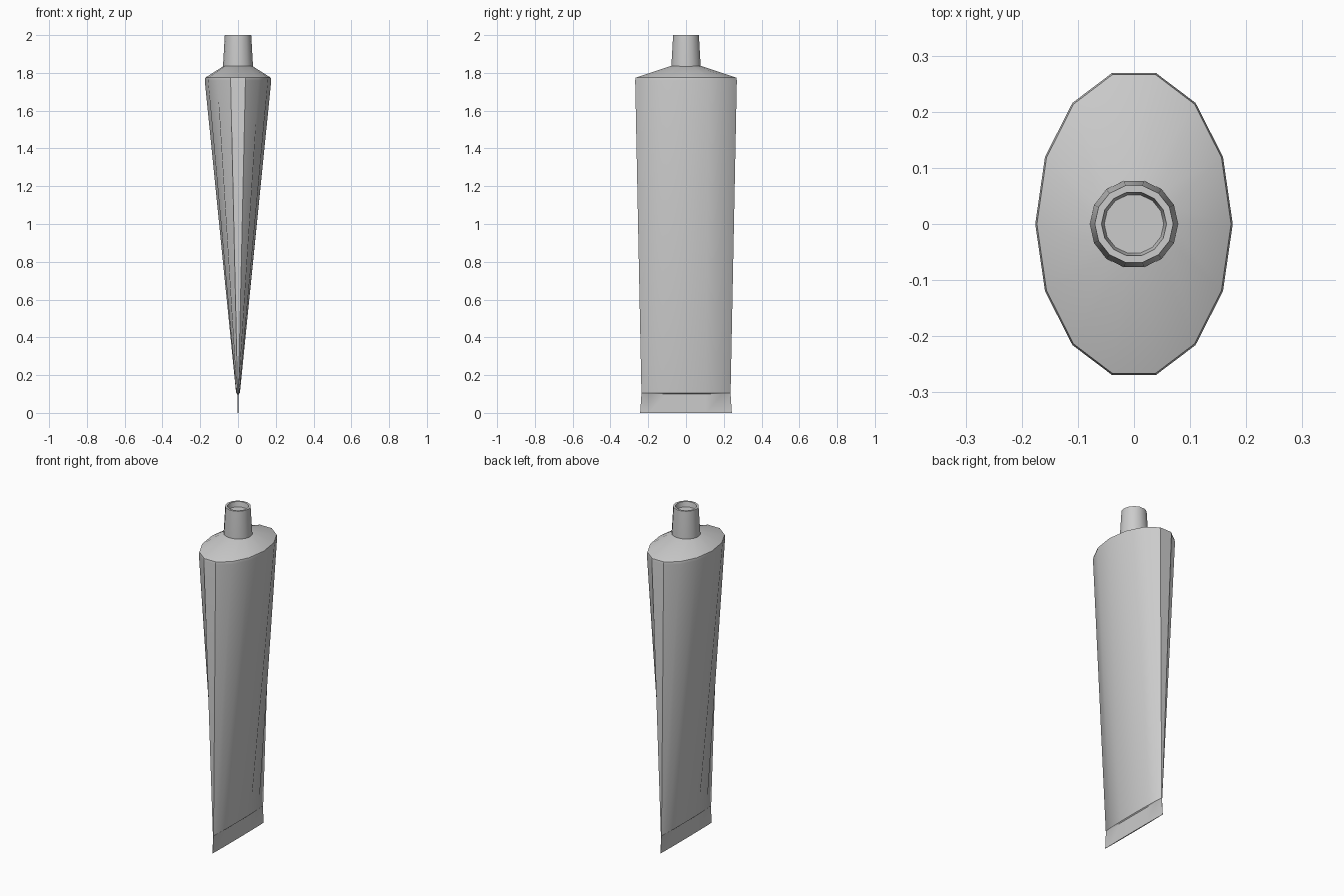
import bpy, bmesh, math

if "Cube" in bpy.data.objects:
    bpy.data.objects.remove(bpy.data.objects["Cube"])

N = 14  # sides of every ring


def loft(name, rings, cap_start=True, cap_end=True):
    """Skin elliptical rings given as (z, x radius, y radius)."""
    bm = bmesh.new()
    loops = []
    for z, rx, ry in rings:
        loops.append([bm.verts.new((rx * math.cos(2 * math.pi * i / N),
                                    ry * math.sin(2 * math.pi * i / N), z))
                      for i in range(N)])
    for a, b in zip(loops, loops[1:]):
        for i in range(N):
            j = (i + 1) % N
            bm.faces.new((a[i], a[j], b[j], b[i]))
    if cap_start:
        bm.faces.new(loops[0][::-1])
    if cap_end:
        bm.faces.new(loops[-1])
    bmesh.ops.recalc_face_normals(bm, faces=bm.faces)
    me = bpy.data.meshes.new(name)
    bm.to_mesh(me)
    bm.free()
    ob = bpy.data.objects.new(name, me)
    bpy.context.collection.objects.link(ob)
    bpy.ops.object.select_all(action='DESELECT')
    ob.select_set(True)
    bpy.context.view_layer.objects.active = ob
    bpy.ops.object.shade_smooth_by_angle(angle=math.radians(35))
    return ob


# Tube: flat crimped end, tapering body, rim and sloped shoulder
loft("tube_body", [
    (0.00, 0.003, 0.249),
    (0.10, 0.004, 0.242),
    (0.105, 0.010, 0.242),
    (1.76, 0.176, 0.276),
    (1.775, 0.173, 0.273),
    (1.84, 0.070, 0.071),
])

# Nozzle: tapered neck with a shallow recess in the top
loft("nozzle", [
    (1.835, 0.079, 0.079),
    (1.845, 0.079, 0.079),
    (2.00, 0.070, 0.070),
    (2.00, 0.058, 0.058),
    (1.97, 0.053, 0.053),
])
